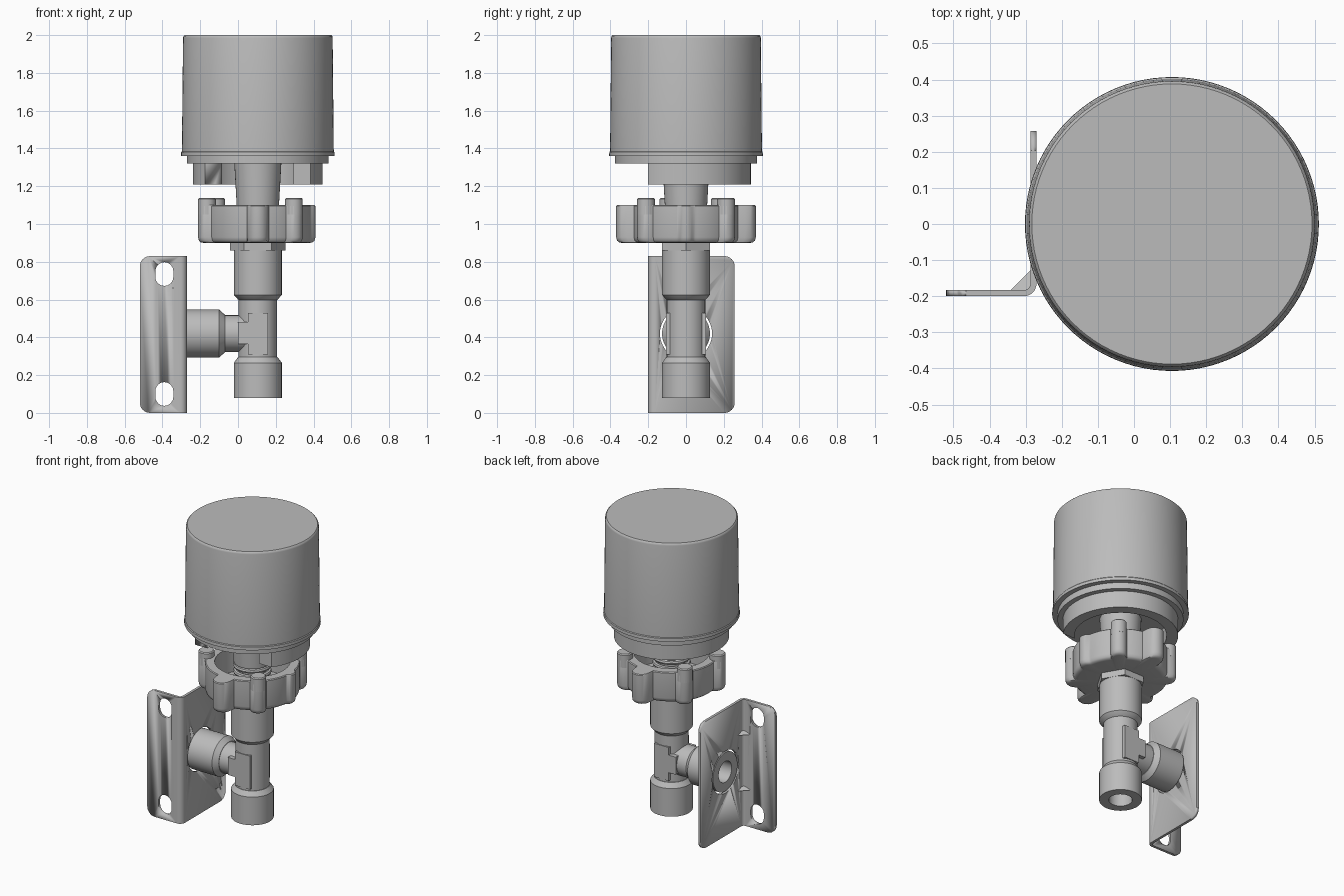
import bpy, bmesh, math
from mathutils import Vector, Matrix

cube = bpy.data.objects.get("Cube")
if cube:
    bpy.data.objects.remove(cube, do_unlink=True)

AX = 0.105       # x of the vertical axis
BZ = 0.42        # height of the side branch
grey = bpy.data.materials.new("plain_grey")
grey.use_nodes = True
grey.diffuse_color = (0.5, 0.5, 0.5, 1)
grey.node_tree.nodes["Principled BSDF"].inputs["Base Color"].default_value = (0.5, 0.5, 0.5, 1)


def finish(name, bm):
    bmesh.ops.recalc_face_normals(bm, faces=bm.faces[:])
    mesh = bpy.data.meshes.new(name)
    bm.to_mesh(mesh)
    bm.free()
    mesh.materials.append(grey)
    ob = bpy.data.objects.new(name, mesh)
    bpy.context.collection.objects.link(ob)
    bpy.ops.object.select_all(action='DESELECT')
    ob.select_set(True)
    bpy.context.view_layer.objects.active = ob
    bpy.ops.object.shade_smooth_by_angle(angle=math.radians(35))
    return ob


def loft(name, rings, closed=False, matrix=None):
    """Skin a list of equal-length point rings."""
    bm = bmesh.new()
    loops = [[bm.verts.new(p) for p in ring] for ring in rings]
    pairs = list(zip(loops, loops[1:])) + ([(loops[-1], loops[0])] if closed else [])
    for a, b in pairs:
        for i in range(len(a)):
            j = (i + 1) % len(a)
            bm.faces.new((a[i], a[j], b[j], b[i]))
    if not closed:
        bm.faces.new(loops[0])
        bm.faces.new(loops[-1])
    if matrix:
        bm.transform(matrix)
    return finish(name, bm)


def lathe(name, profile, closed=False, matrix=None, n=64):
    """Turn (radius, height) pairs around the axis."""
    turn = [math.tau * i / n for i in range(n)]
    rings = [[(r * math.cos(t), r * math.sin(t), z) for t in turn] for r, z in profile]
    return loft(name, rings, closed, matrix or Matrix.Translation((AX, 0, 0)))


def prism(name, outline, offset, matrix=None):
    """Extrude a flat outline along a vector."""
    off = Vector(offset)
    pts = [Vector(p) for p in outline]
    return loft(name, [pts, [p + off for p in pts]], False, matrix)


def box(name, x, y, z):
    return prism(name, [(x[0], y[0], z[0]), (x[1], y[0], z[0]), (x[1], y[1], z[0]),
                        (x[0], y[1], z[0])], (0, 0, z[1] - z[0]))


def cut(ob, *cutters):
    for c in cutters:
        c.hide_render = True
        m = ob.modifiers.new("cut", 'BOOLEAN')
        m.operation, m.solver, m.object = 'DIFFERENCE', 'EXACT', c
        bpy.ops.object.select_all(action='DESELECT')
        bpy.context.view_layer.objects.active = ob
        ob.select_set(True)
        bpy.ops.object.modifier_apply(modifier=m.name)
        bpy.data.objects.remove(c, do_unlink=True)


def arc(cx, cy, r, a0, a1, n=8):
    return [(cx + r * math.cos(math.radians(a0 + (a1 - a0) * i / n)),
             cy + r * math.sin(math.radians(a0 + (a1 - a0) * i / n))) for i in range(n + 1)]


# Cap housing with a slight draft and a rim
lathe("cap_housing", [(0.36, 1.345), (0.36, 1.36), (0.407, 1.36), (0.406, 1.38), (0.402, 1.385),
                      (0.396, 1.985), (0.394, 1.994), (0.388, 2.0)], n=96)
lathe("cap_base_ring", [(0.375, 1.32), (0.375, 1.365)], n=96)
skirt = lathe("cap_skirt", [(0.275, 1.21), (0.343, 1.21), (0.343, 1.33), (0.275, 1.33)], True, n=96)
cut(skirt, box("skirt_cutter", (-0.5, 0.7), (-0.6, -0.2), (1.1, 1.325)))
lathe("stem", [(0.085, 0.93), (0.085, 1.1), (0.112, 1.1), (0.125, 1.33)])

# Coils at the foot of the stem
for k in range(3):
    z = 1.0 + 0.04 * k
    lathe("stem_coil", [(0.1 + x, z + y) for x, y in arc(0, 0, 0.015, 0, 315, 7)], True)

# Lobed collar: a cup whose outline carries round bosses
lobes = [(0.315, a, 0.055) for a in (90, 270)] + [(0.285, a, 0.047) for a in (48, 312, 141, 199)]
lobes += [(0.26, 0, 0.045)]


def collar_radius(t):
    r = 0.282
    for d, a, rad in lobes:
        u = t - math.radians(a)
        h = rad * rad - (d * math.sin(u)) ** 2
        if h > 0 and math.cos(u) > 0:
            r = max(r, d * math.cos(u) + math.sqrt(h))
    return r


N = 180
turn = [math.tau * i / N for i in range(N)]


def ring(z, radius):
    return [(radius(t) * math.cos(t), radius(t) * math.sin(t), z) for t in turn]


loft("lobed_collar",
     [ring(0.93, lambda t: 0.08), ring(0.9, lambda t: 0.11)] +
     [ring(z, lambda t, d=d: collar_radius(t) - d)
      for z, d in ((0.9, 0.03), (0.903, 0.015), (0.912, 0.005), (0.93, 0), (1.095, 0), (1.1, 0.005))] +
     [ring(1.1, lambda t: 0.225), ring(0.94, lambda t: 0.225)],
     False, Matrix.Translation((AX, 0, 0)))

# Raised pegs on the bosses
for d, a, rad in lobes[2:6]:
    x, y = d * math.cos(math.radians(a)), d * math.sin(math.radians(a))
    lathe("collar_peg", [(rad, 1.05), (rad, 1.132), (rad - 0.006, 1.138)], False,
          Matrix.Translation((AX + x, y, 0)), 32)

# Hexagon nut and the tee fitting
lathe("hex_nut", [(0.147, 0.86), (0.147, 0.91)], n=6)
lathe("upper_socket", [(0.095, 0.595), (0.105, 0.6), (0.127, 0.625), (0.127, 0.86)])
lathe("tee_body", [(0.102, 0.28), (0.102, 0.61)])
lathe("lower_socket", [(0.07, 0.08), (0.127, 0.08), (0.127, 0.265), (0.105, 0.295), (0.07, 0.295)], True)
box("tee_block", (0.052, 0.16), (-0.106, 0.106), (0.31, 0.53))
box("tee_arm_block", (0, 0.06), (-0.106, 0.106), (0.365, 0.48))
side = Matrix.Translation((0, 0, BZ)) @ Matrix.Rotation(-math.pi / 2, 4, 'Y')
lathe("branch_neck", [(0.097, -0.1), (0.097, 0.09)], False, side)
lathe("branch_socket", [(0.068, 0.07), (0.1, 0.07), (0.127, 0.1), (0.127, 0.285), (0.068, 0.285)],
      True, side)

# Angle bracket: L section extruded upwards, then corners and holes cut
outer, inner = 0.035, 0.018
section = [(-0.52, -0.2)] + arc(-0.27 - outer, -0.2 + outer, outer, -90, 0)
section += [(-0.27, 0.258), (-0.287, 0.258)]
section += arc(-0.27 - outer, -0.2 + outer, inner, 0, -90) + [(-0.52, -0.183)]
bracket = prism("angle_bracket", [(x, y, 0) for x, y in section], (0, 0, 0.83))
R = 0.055
cutters = []
for z, s in ((0, 1), (0.83, -1)):
    for edge, plane in ((-0.52, 'x'), (0.258, 'y')):
        d = 1 if plane == 'x' else -1
        corner = [(edge + d * (R - R * math.cos(t)), z + s * (R - R * math.sin(t)))
                  for t in [math.pi / 2 * i / 8 for i in range(9)]]
        corner += [(edge + d * R, z - s * 0.02), (edge - d * 0.02, z - s * 0.02), (edge - d * 0.02, z + s * R)]
        if plane == 'x':
            cutters.append(prism("corner_cutter", [(u, -0.3, v) for u, v in corner], (0, 0.2, 0)))
        else:
            cutters.append(prism("corner_cutter", [(-0.35, u, v) for u, v in corner], (0.2, 0, 0)))
for z in (0.1, 0.735):
    slot = arc(-0.39, z + 0.015, 0.048, 0, 180) + arc(-0.39, z - 0.015, 0.048, 180, 360)
    cutters.append(prism("slot_cutter", [(u, -0.3, v) for u, v in slot], (0, 0.2, 0)))
cutters.append(lathe("hole_cutter", [(0.138, 0.2), (0.138, 0.35)], False, side))
cut(bracket, *cutters)

# Stiffening gussets in the bend
for z in (0.245, 0.61):
    rows = []
    for w, k in ((0.018, 0), (0.012, 0.6), (0, 1)):
        rows.append((w, k))
    a, b = Vector((-0.345, -0.186, z)), Vector((-0.284, -0.125, z))
    root = Vector((-0.282, -0.188, z))
    foot = Vector((0, 0, 0.022))
    bm = bmesh.new()
    bmesh.ops.convex_hull(bm, input=[bm.verts.new(p) for p in (a, b, root + foot, root - foot)])
    finish("bend_gusset", bm)
